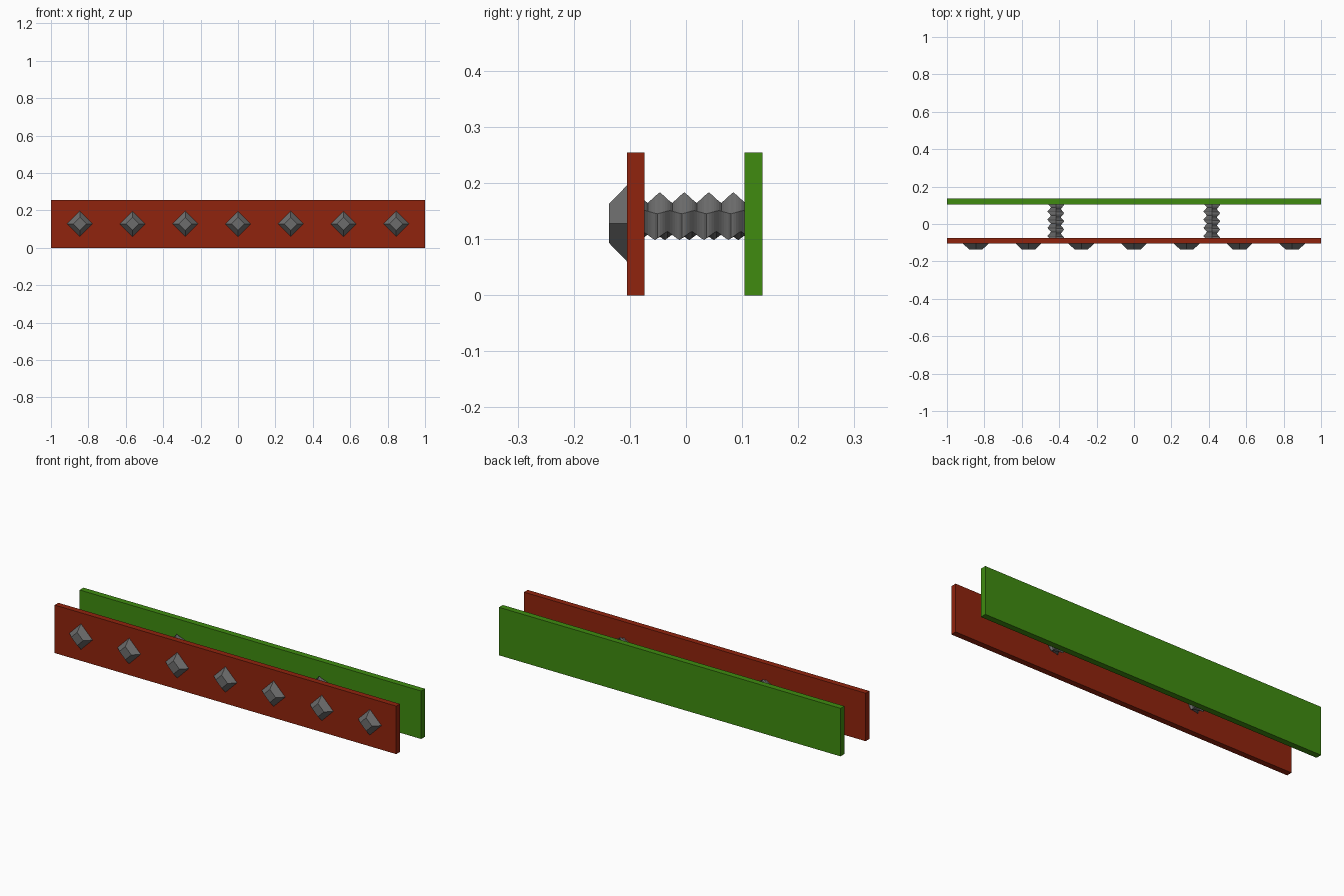
import bpy, bmesh, math

if "Cube" in bpy.data.objects:
    bpy.data.objects.remove(bpy.data.objects["Cube"])


def material(name, rgb):
    m = bpy.data.materials.new(name)
    m.diffuse_color = (*rgb, 1)
    m.use_nodes = True
    m.node_tree.nodes["Principled BSDF"].inputs["Base Color"].default_value = m.diffuse_color
    return m


RED = material("red paint", (0.28, 0.017, 0.004))
GREEN = material("green paint", (0.05, 0.26, 0.005))
GREY = material("dark grey metal", (0.15, 0.15, 0.15))


def plate(name, y0, y1, mat):
    bpy.ops.mesh.primitive_cube_add(size=1, location=(0, (y0 + y1) / 2, 0.127))
    ob = bpy.context.object
    ob.name = name
    ob.scale = (2, y1 - y0, 0.254)
    ob.data.materials.append(mat)


# Front and back rails
plate("front_rail", -0.105, -0.074, RED)
plate("back_rail", 0.104, 0.136, GREEN)

# Row of pyramid studs on the front rail
for i in range(7):
    bpy.ops.mesh.primitive_cone_add(
        vertices=4, radius1=0.068, radius2=0.035, depth=0.032,
        location=((i - 3) * 0.282, -0.121, 0.128), rotation=(math.pi / 2, 0, 0))
    stud = bpy.context.object
    stud.name = f"stud_{i + 1}"
    stud.data.materials.append(GREY)


# Threaded five-sided spring spanning the gap between the rails
def spring(name, x):
    pitch, sides, steps = 0.0437, 5, 42
    r_in, r_out, zc = 0.0275, 0.0475, 0.1365
    bm = bmesh.new()
    rings = []
    for j in range(steps + 1):
        y = -0.0768 + j * pitch / 10
        ring = []
        for k in range(sides):
            phase = ((y + 0.0468) / pitch - 0.4 * k) % 1
            r = r_in + (r_out - r_in) * abs(2 * phase - 1)
            a = math.tau * k / sides
            ring.append(bm.verts.new((x + r * math.sin(a), y, zc + r * math.cos(a))))
        rings.append(ring)
    for a, b in zip(rings, rings[1:]):
        for k in range(sides):
            n = (k + 1) % sides
            bm.faces.new((a[k], a[n], b[n], b[k]))
    bm.faces.new(rings[0])
    bm.faces.new(rings[-1])
    bmesh.ops.recalc_face_normals(bm, faces=bm.faces)
    me = bpy.data.meshes.new(name)
    bm.to_mesh(me)
    bm.free()
    me.materials.append(GREY)
    bpy.context.collection.objects.link(bpy.data.objects.new(name, me))


spring("left_spring", -0.418)
spring("right_spring", 0.416)
